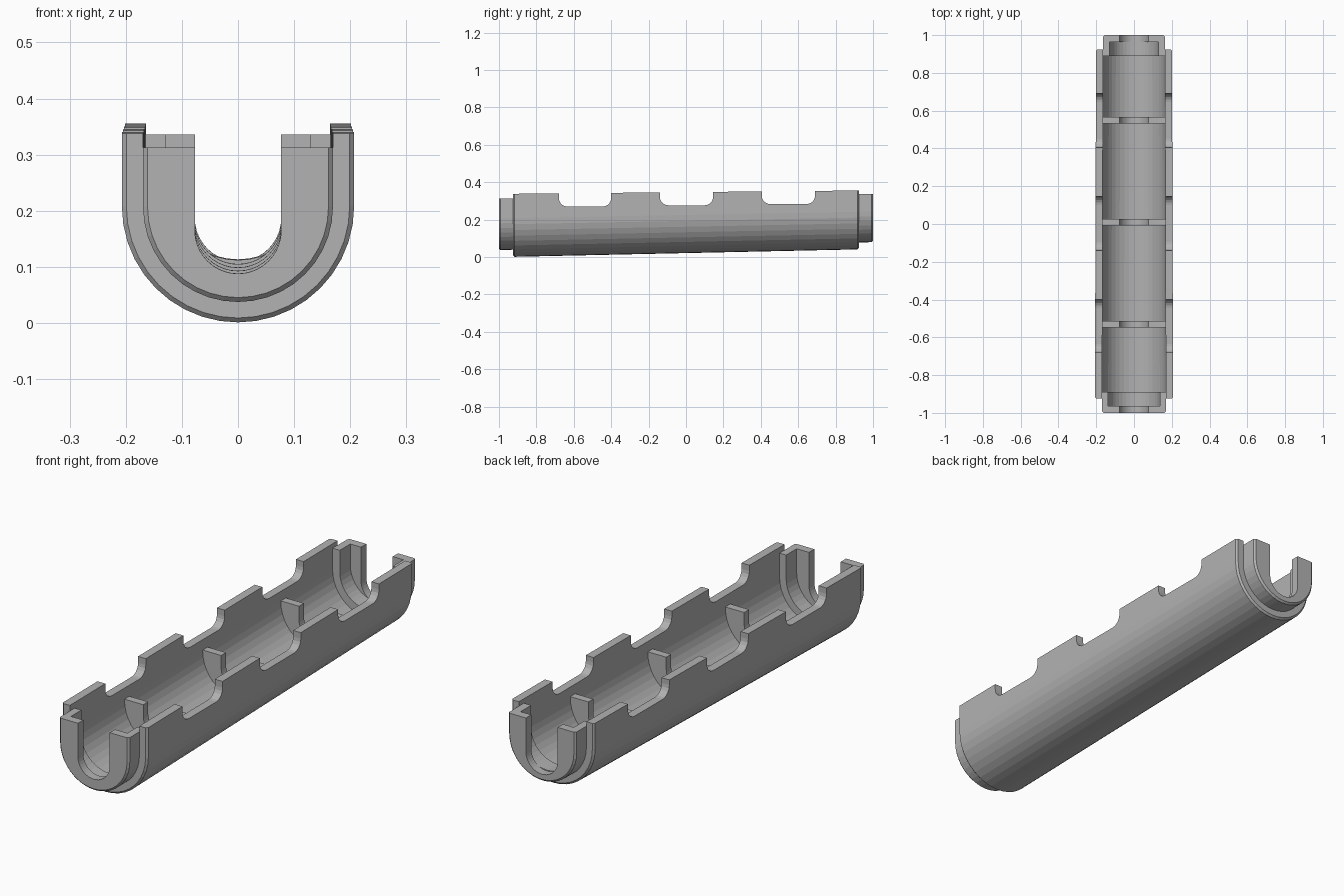
import bpy
import bmesh
import math

if "Cube" in bpy.data.objects:
    bpy.data.objects.remove(bpy.data.objects["Cube"])

grey = bpy.data.materials.new("plain grey")
grey.use_nodes = True
grey.diffuse_color = (0.45, 0.45, 0.45, 1)
grey.node_tree.nodes["Principled BSDF"].inputs["Base Color"].default_value = (0.45, 0.45, 0.45, 1)

SEGMENTS = 20
BODY_END, BEVEL = 0.925, 0.008


def axis_z(y):
    """Height of the trough's centre line, rising to the back."""
    return 0.208 + 0.0183 * (y + BODY_END)


def taper(y):
    return 1 - 0.016 * (y + BODY_END)


def slot_z(y):
    return 0.165 + 0.011 * (y + 1)


def u_line(radius, centre, top, y):
    arc = [math.pi + math.pi * i / SEGMENTS for i in range(SEGMENTS + 1)]
    pts = [(radius * math.cos(a), y, centre + radius * math.sin(a)) for a in arc]
    return [(-radius, y, top)] + pts + [(radius, y, top)]


def loft_u(name, stations):
    """Loft U sections: (y, outer radius, inner radius, inner centre, top)."""
    bm = bmesh.new()
    rings = []
    for y, outer, inner, centre, top in stations:
        line = u_line(outer, axis_z(y), top, y) + u_line(inner, centre, top, y)[::-1]
        rings.append([bm.verts.new(p) for p in line])
    n = len(rings[0])
    for a, b in zip(rings, rings[1:]):
        for i in range(n):
            j = (i + 1) % n
            bm.faces.new((a[i], a[j], b[j], b[i]))
    for ring in (rings[0], rings[-1]):
        for i in range(n // 2 - 1):
            bm.faces.new((ring[i], ring[i + 1], ring[n - 2 - i], ring[n - 1 - i]))
    bmesh.ops.remove_doubles(bm, verts=bm.verts, dist=1e-5)
    bmesh.ops.recalc_face_normals(bm, faces=bm.faces)
    mesh = bpy.data.meshes.new(name)
    bm.to_mesh(mesh)
    bm.free()
    mesh.materials.append(grey)
    obj = bpy.data.objects.new(name, mesh)
    bpy.context.collection.objects.link(obj)


# Outer shell, with rounded notches formed by its rim height
def rim(y):
    return 0.338 + 0.0095 * (y + BODY_END)


def notch(start, end, radius=0.045, steps=5):
    floor = 0.27 + 0.012 * (start + 0.68)
    angles = [math.pi / 2 * i / steps for i in range(steps + 1)]
    half = [(radius * (1 - math.cos(a)), floor + radius * (1 - math.sin(a))) for a in angles]
    left = [(start + d, z) for d, z in half]
    right = [(end - d, z) for d, z in reversed(half)]
    return [(start, rim(start))] + left + right + [(end, rim(end))]


profile = [(-BODY_END, rim(-BODY_END)), (BEVEL - BODY_END, rim(-BODY_END))]
for start, end in ((-0.68, -0.4), (-0.14, 0.145), (0.405, 0.69)):
    profile += notch(start, end)
profile += [(BODY_END - BEVEL, rim(BODY_END)), (BODY_END, rim(BODY_END))]

shell = []
for y, top in profile:
    chamfer = BEVEL if abs(y) == BODY_END else 0
    shell.append((y, 0.207 * taper(y) - chamfer, 0.169 * taper(y), axis_z(y), top))
loft_u("outer_shell", shell)

# End collars: a liner ring and an end wall with a narrow slot
for side, label, top in ((-1, "front", 0.313), (1, "back", 0.336)):
    def collar(distance, inner, slotted, chamfer=0):
        y = side * distance
        centre = slot_z(y) if slotted else axis_z(y)
        return (y, 0.169 * taper(y) - chamfer, inner, centre, top)

    pocket = 0.137 if side < 0 else 0.129
    loft_u(label + "_collar", [
        collar(1, 0.077, True, BEVEL), collar(1 - BEVEL, 0.077, True),
        collar(0.963, 0.077, True), collar(0.963, pocket, False),
        collar(0.89, pocket, False)])

# Cross ribs centred under the notches
for label, middle in (("front", -0.53), ("middle", 0.01), ("back", 0.55)):
    loft_u(label + "_rib", [
        (y, 0.171 * taper(y), 0.077, slot_z(y), axis_z(middle) + 0.006)
        for y in (middle - 0.017, middle + 0.017)])
